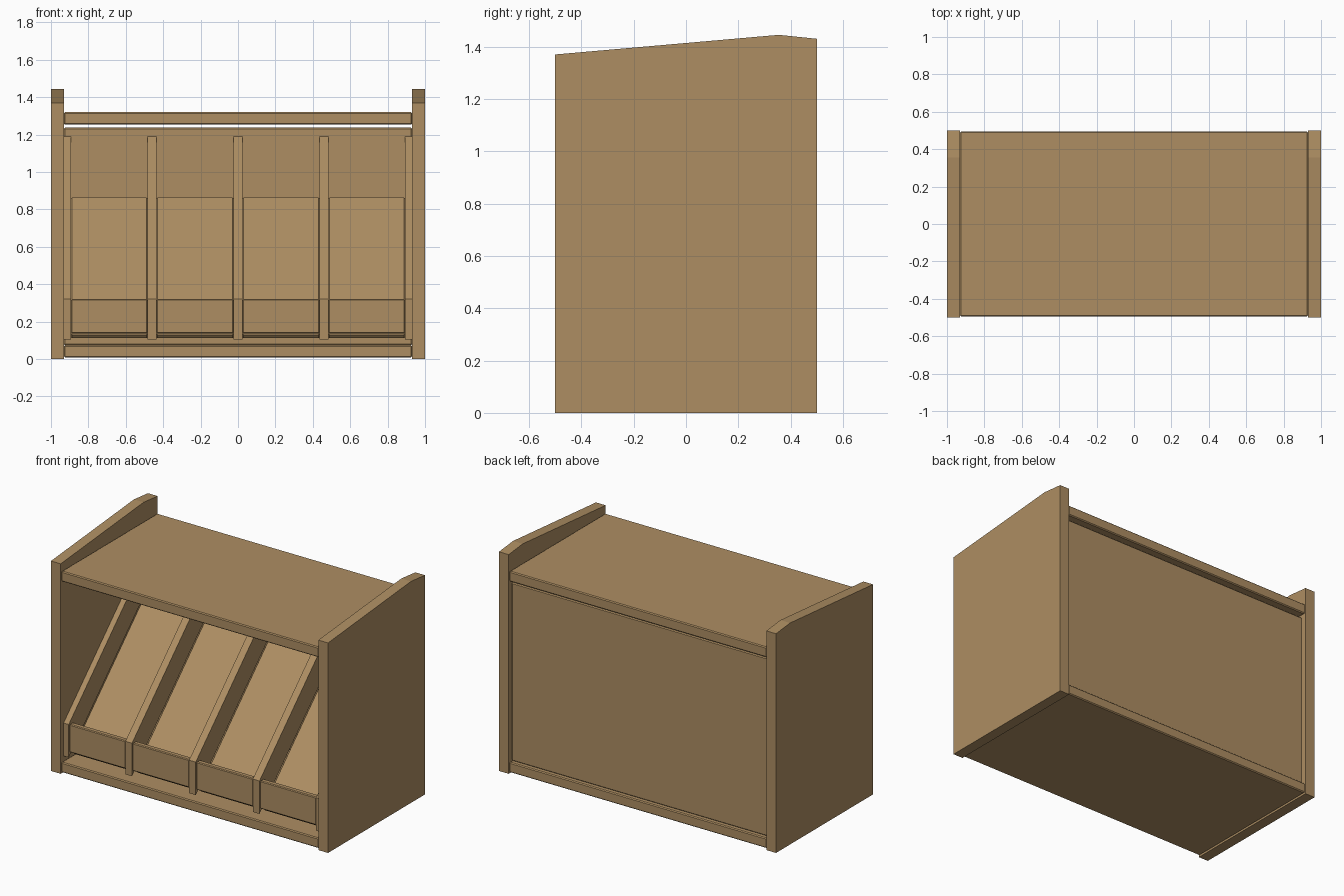
import bpy, bmesh
from math import atan2
from mathutils import Matrix

cube = bpy.data.objects.get("Cube")
if cube:
    bpy.data.objects.remove(cube, do_unlink=True)

wood = bpy.data.materials.new("warm_wood")
wood.use_nodes = True
colour = (0.42, 0.27, 0.123, 1)
wood.diffuse_color = colour
wood.node_tree.nodes["Principled BSDF"].inputs["Base Color"].default_value = colour


def finish(name, bm, bevel=0):
    """Turn a bmesh into a wooden object with optional chamfered edges."""
    bmesh.ops.recalc_face_normals(bm, faces=bm.faces)
    mesh = bpy.data.meshes.new(name)
    bm.to_mesh(mesh)
    bm.free()
    mesh.materials.append(wood)
    obj = bpy.data.objects.new(name, mesh)
    bpy.context.collection.objects.link(obj)
    if bevel:
        mod = obj.modifiers.new("chamfer", "BEVEL")
        mod.width = bevel
        mod.segments = 1
    return obj


def board(name, x, y, z, bevel=0.006):
    """Box given by its (min, max) range on each axis."""
    bm = bmesh.new()
    bmesh.ops.create_cube(bm, size=1)
    for v in bm.verts:
        for i, (lo, hi) in enumerate((x, y, z)):
            v.co[i] = lo if v.co[i] < 0 else hi
    return finish(name, bm, bevel)


def cutout(name, profile, x0, x1):
    """Extrude a (y, z) outline along x."""
    bm = bmesh.new()
    face = bm.faces.new([bm.verts.new((x0, y, z)) for y, z in profile])
    new = bmesh.ops.extrude_face_region(bm, geom=[face])["geom"]
    verts = [g for g in new if isinstance(g, bmesh.types.BMVert)]
    bmesh.ops.translate(bm, verts=verts, vec=(x1 - x0, 0, 0))
    return finish(name, bm)


# Side walls with a raised rear shoulder
wall = [(-0.5, 0), (0.5, 0), (0.5, 1.43), (0.355, 1.445), (-0.5, 1.37)]
cutout("left_wall", wall, 0.93, 1)
cutout("right_wall", wall, -1, -0.93)

# Horizontal boards and the recessed back
inner = (-0.93, 0.93)
board("bottom_board", inner, (-0.495, 0.495), (0.008, 0.074))
board("top_board", inner, (-0.495, 0.495), (1.253, 1.32))
board("back_panel", inner, (0.42, 0.47), (0.074, 1.237))

# Sloping dividers
front, back = -0.47, 0.42
low, lip, high = 0.105, 0.32, 1.19
slope = (high - lip) / (back - front)
rail = [(front, low), (back, high - lip + low), (back, high), (front, lip)]
centres = [-0.917, -0.46, 0, 0.46, 0.917]
for i, c in enumerate(centres):
    cutout(f"divider_{i + 1}", rail, max(c - 0.024, -0.93), min(c + 0.024, 0.93))

# Bins: a front lip and a sloping tray between each pair of dividers
tilt = Matrix.Rotation(atan2(slope, 1), 4, "X")
for i, (a, b) in enumerate(zip(centres, centres[1:])):
    span = (a + 0.025, b - 0.025)
    board(f"bin_lip_{i + 1}", span, (-0.466, -0.43), (0.138, lip), 0.005)
    tray = board(f"bin_tray_{i + 1}", span, (0.04, 1.09), (-0.035, 0), 0.005)
    tray.matrix_world = Matrix.Translation((0, front, low)) @ tilt
